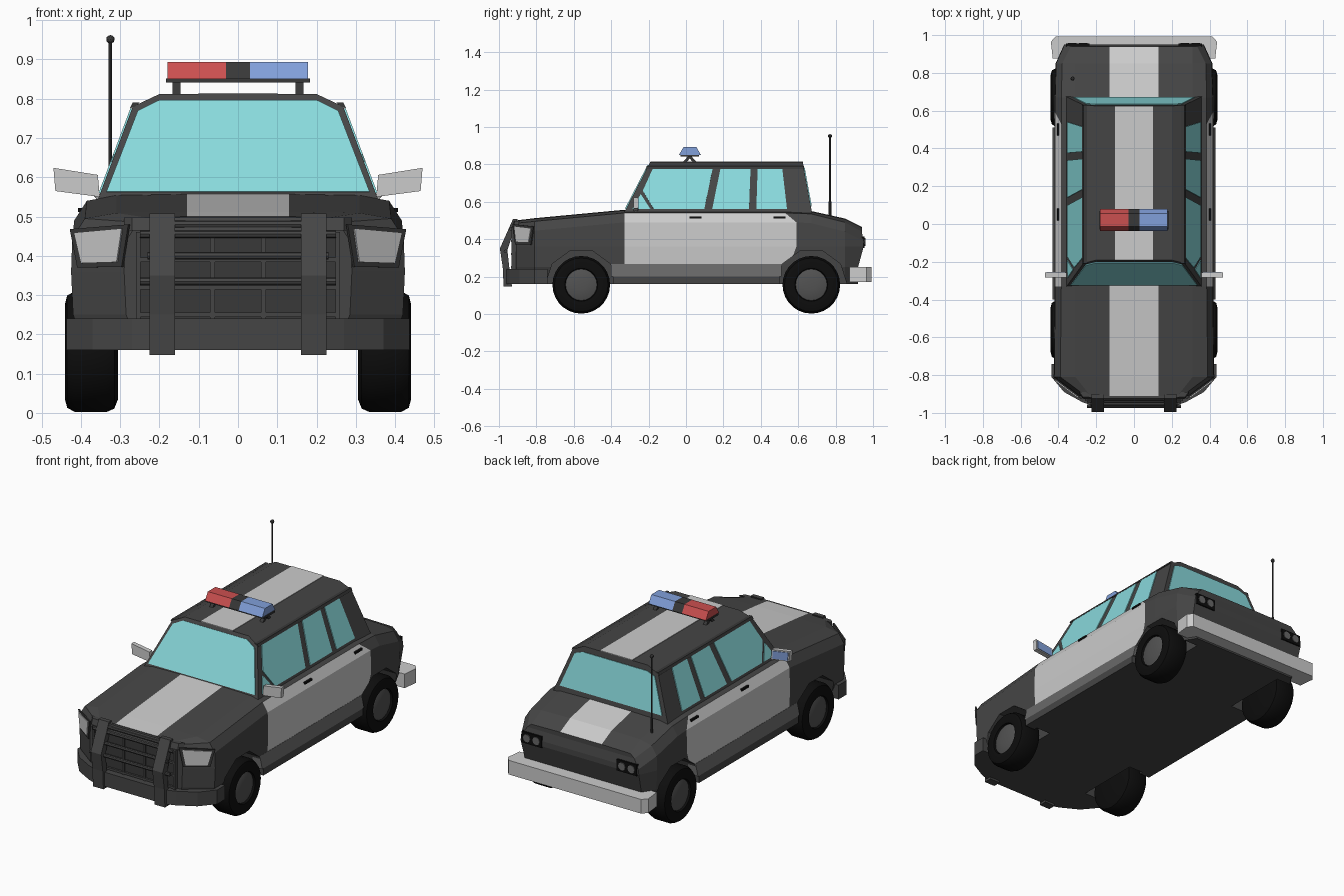
import bpy, bmesh, math
from mathutils import Vector

if "Cube" in bpy.data.objects:
    bpy.data.objects.remove(bpy.data.objects["Cube"])


def mat(name, r, g, b):
    m = bpy.data.materials.new(name)
    m.diffuse_color = (r, g, b, 1)
    m.use_nodes = True
    m.node_tree.nodes["Principled BSDF"].inputs["Base Color"].default_value = m.diffuse_color
    return m


DARK = mat("dark_grey_paint", .06, .06, .06)
TRIM = mat("trim_grey", .04, .04, .04)
WHITE = mat("white_paint", .6, .6, .6)
TYRE = mat("tyre_black", .004, .004, .004)
HUB = mat("hub_grey", .085, .085, .085)
SILL = mat("sill_grey", .14, .14, .14)
GLASS = mat("teal_glass", .25, .7, .72)
RED = mat("red_lamp", .6, .08, .08)
BLUE = mat("blue_lamp", .22, .35, .7)


def finish(bm, name, *mats):
    bmesh.ops.recalc_face_normals(bm, faces=bm.faces)
    me = bpy.data.meshes.new(name)
    bm.to_mesh(me)
    bm.free()
    ob = bpy.data.objects.new(name, me)
    bpy.context.collection.objects.link(ob)
    for m in mats:
        me.materials.append(m)
    return ob


def solid(name, pts, vec, m, both=False):
    """Prism: polygon swept along vec, optionally repeated on the other side."""
    for s in ((1, -1) if both else (1,)):
        bm = bmesh.new()
        lo = [bm.verts.new((p[0] * s, p[1], p[2])) for p in pts]
        hi = [bm.verts.new(((p[0] + vec[0]) * s, p[1] + vec[1], p[2] + vec[2])) for p in pts]
        bm.faces.new(lo)
        bm.faces.new(hi)
        for i in range(len(pts)):
            j = (i + 1) % len(pts)
            bm.faces.new((lo[i], lo[j], hi[j], hi[i]))
        finish(bm, name + ("" if not both else "_right" if s > 0 else "_left"), m)


def box(name, x0, x1, y0, y1, z0, z1, m, both=False):
    solid(name, [(x0, y0, z0), (x1, y0, z0), (x1, y1, z0), (x0, y1, z0)], (0, 0, z1 - z0), m, both)


def rod(name, a, b, r, m, n=8):
    a, b = Vector(a), Vector(b)
    q = (b - a).to_track_quat('Z', 'Y')
    pts = [a + q @ Vector((r * math.cos(t * math.tau / n), r * math.sin(t * math.tau / n), 0)) for t in range(n)]
    solid(name, pts, b - a, m)


def lathe(name, prof, s, y, z, m, n=28):
    """Turn an (x, radius) profile about an axle along x."""
    bm = bmesh.new()
    rings = [[bm.verts.new((s * x, y + r * math.cos(k * math.tau / n), z + r * math.sin(k * math.tau / n)))
              for k in range(n)] for x, r in prof]
    for a, b in zip(rings, rings[1:]):
        for k in range(n):
            bm.faces.new((a[k], a[k - 1], b[k - 1], b[k]))
    bm.faces.new(rings[0])
    bm.faces.new(rings[-1])
    ob = finish(bm, name, m)
    bpy.context.view_layer.objects.active = ob
    ob.select_set(True)
    bpy.ops.object.shade_smooth_by_angle(angle=math.radians(35))
    ob.select_set(False)


def mirrored(half):
    return half + [(-x, y) for x, y in reversed(half)]


# Body shell: sections as (y, half width, shoulder z, top z)
sections = [(-.91, .29, .485, .50), (-.81, .425, .495, .512), (-.33, .42, .54, .557),
            (.56, .42, .54, .557), (.67, .42, .535, .55), (.85, .415, .49, .51), (.94, .37, .44, .465)]
shift = {3: (-.02, -.01, .03, .03, -.03, 0, 0), 6: (-.02, -.02, .01, .01, 0, 0, 0)}
bm = bmesh.new()
rings = []
for i, (y, w, zs, zt) in enumerate(sections):
    prof = [(w - .04, .16), (w - .005, .25), (w, .36), (w - .003, zs - .05),
            (w - .035, zs), (min(.31, w - .06), zt - .003), (.13, zt)]
    dy = shift.get(i, (0,) * 7)
    half = [(x, y + d, z) for (x, z), d in zip(prof, dy)]
    rings.append([bm.verts.new(p) for p in half] +
                 [bm.verts.new((-p[0], p[1], p[2])) for p in reversed(half)])
for i, (a, b) in enumerate(zip(rings, rings[1:])):
    for k in range(14):
        f = bm.faces.new((a[k], a[(k + 1) % 14], b[(k + 1) % 14], b[k]))
        door = i == 2 and k in (1, 2, 3, 9, 10, 11)
        f.material_index = 1 if door or k == 6 else 0
for r in (rings[0], rings[-1]):
    for k in range(6):
        bm.faces.new((r[k], r[k + 1], r[12 - k], r[13 - k]))
body = finish(bm, "body", DARK, WHITE)

# Wheels and wheel arches
for end, y in (("front", -.56), ("rear", .67)):
    for side, s in (("right", 1), ("left", -1)):
        n = 10
        bm = bmesh.new()
        loops = [[bm.verts.new((s * x, y + .192 * math.sin((k + .5) * math.tau / n),
                                .155 + .192 * math.cos((k + .5) * math.tau / n))) for k in range(n)]
                 for x in (.28, .6)]
        bm.faces.new(loops[0])
        bm.faces.new(loops[1])
        for k in range(n):
            bm.faces.new((loops[0][k], loops[0][k - 1], loops[1][k - 1], loops[1][k]))
        cutter = finish(bm, f"{end}_{side}_arch_cutter", DARK)
        cutter.hide_render = True
        cutter.display_type = 'WIRE'
        mod = body.modifiers.new("arch", 'BOOLEAN')
        mod.operation, mod.solver, mod.object = 'DIFFERENCE', 'EXACT', cutter
        lathe(f"{end}_{side}_tyre", [(.305, .12), (.315, .145), (.335, .154), (.415, .154), (.435, .143),
                                     (.441, .12), (.438, .088), (.42, .083)], s, y, .156, TYRE)
        lathe(f"{end}_{side}_hub", [(.41, .086), (.428, .084), (.434, .065), (.438, .03)], s, y, .156, HUB, 20)

# Sills between the wheels
solid("sill", [(.37, -.39, .16), (.432, -.39, .16), (.432, -.39, .20), (.37, -.39, .20)], (0, .89, 0), DARK, True)
solid("sill_step", [(.37, -.40, .20), (.432, -.40, .20), (.417, -.40, .268), (.37, -.40, .268)],
      (0, .91, 0), SILL, True)

# Cabin shell with chamfered roof
bm = bmesh.new()
levels = [[bm.verts.new(p) for p in ((x, y0, z), (x, y1, z), (-x, y1, z), (-x, y0, z))]
          for x, y0, y1, z in ((.36, -.335, .675, .535), (.268, -.208, .63, .78), (.2, -.191, .625, .812))]
for a, b in zip(levels, levels[1:]):
    for k in range(4):
        bm.faces.new((a[k], a[k - 1], b[k - 1], b[k]))
bm.faces.new(levels[0])
bm.faces.new(levels[-1])
finish(bm, "cabin", DARK)
box("roof_stripe", -.1, .1, -.191, .625, .81, .815, WHITE)
solid("roof_gutter", [(.262, -.21, .78), (.275, -.21, .776), (.268, -.21, .79), (.25, -.21, .79)],
      (0, .84, 0), TRIM, True)

# Windows as thin plates on the sloping cabin sides
t = (.245)


def side_pt(y, z):
    return (.36 - (z - .535) * .092 / t, y, z)


for name, pts in (("vent_window", [(-.287, .56), (-.19, .56), (-.242, .64)]),
                  ("front_window", [(-.172, .56), (.098, .56), (.142, .775), (-.178, .775), (-.231, .658)]),
                  ("rear_window", [(.14, .56), (.337, .56), (.345, .775), (.184, .775)]),
                  ("quarter_window", [(.376, .56), (.54, .56), (.515, .775), (.383, .775)])):
    solid(name, [side_pt(*p) for p in pts], (.004, 0, .001), GLASS, True)
solid("windscreen", [(x, -.335 + (z - .535) * .127 / t, z) for x, z in
                     mirrored([(.335, .562), (.255, .768), (.2, .795)])], (0, -.005, .002), GLASS)
solid("back_window", [(x, .675 - (z - .535) * .045 / t, z) for x, z in
                      mirrored([(.32, .575), (.25, .765), (.2, .782)])], (0, .005, .001), GLASS)

# Front bumper, grille and nose
solid("front_bumper", [(x, y, .16) for x, y in
                       mirrored([(.437, -.74), (.437, -.81), (.37, -.89), (.27, -.945), (.21, -.965)])],
      (0, 0, .08), DARK)
box("grille_panel", -.25, .25, -.925, -.9, .24, .46, TRIM)
for z in (.25, .32, .39, .455):
    box("grille_bar", -.26, .26, -.936, -.9, z - .006, z + .006, DARK)
for x in (-.254, -.19, -.065, .065, .19, .254):
    box("grille_rib", x - .006, x + .006, -.934, -.9, .24, .46, DARK)
solid("nose_lip", [(x, y, .465) for x, y in mirrored([(.29, -.9), (.27, -.925), (.12, -.935)])],
      (0, .01, .033), DARK)


# Headlights on the chamfered front corners
def corner_pt(x, z, out):
    return (x + .6 * out, -.91 + (x - .29) * .1 / .135 - .8 * out, z)


for name, pts, out, m in (
        ("headlight_frame", [(.292, .372), (.405, .37), (.424, .468), (.275, .48)], 0, TRIM),
        ("headlight", [(.302, .384), (.393, .381), (.411, .459), (.289, .47)], .005, WHITE)):
    solid(name, [corner_pt(x, z, out) for x, z in pts], (.0045, -.006, 0), m, True)

# Push bar
solid("push_bar_upright", [(.16, y, z) for y, z in
                           ((-.96, .147), (-.975, .147), (-.98, .25), (-.995, .35), (-.925, .508), (-.90, .508),
                            (-.955, .34), (-.945, .25), (-.93, .147))], (.065, 0, 0), DARK, True)
for y, z, w in ((-.965, .335, .25), (-.955, .40, .23), (-.935, .455, .25), (-.925, .48, .16)):
    rod("push_bar_tube", (-w, y, z), (w, y, z), .01, DARK)

# Rear bumper and tail lamps
solid("rear_bumper", [(x, y, .17) for x, y in
                      mirrored([(.40, .875), (.43, .875), (.44, .965), (.415, .993)])], (0, 0, .08), WHITE)
box("tail_lamp_panel", .235, .36, .94, .955, .352, .415, TYRE, True)
for s in (-1, 1):
    for x in (.268, .327):
        rod("tail_lamp", (s * x, .95, .384), (s * x, .959, .384), .022, SILL, 10)

# Door handles
for y in (.05, .5):
    box("door_handle", .385, .408, y - .032, y + .032, .511, .522, TYRE, True)

# Wing mirrors
solid("mirror", [(.352, -.282, .55), (.465, -.282, .565), (.47, -.282, .624), (.357, -.282, .606)][::-1],
      (0, .025, 0), WHITE, True)
solid("mirror_glass", [(.362, -.258, .557), (.458, -.258, .57), (.462, -.258, .616), (.365, -.258, .6)],
      (0, .005, 0), BLUE, True)
for s in (-1, 1):
    rod("mirror_stalk", (s * .345, -.265, .54), (s * .38, -.272, .575), .008, WHITE, 6)

# Roof light bar
for name, x0, x1, m in (("red_beacon", -.18, -.03, RED), ("beacon_centre", -.03, .03, TRIM),
                        ("blue_beacon", .03, .178, BLUE)):
    solid(name, [(x0, -.038, .85), (x0, .08, .85), (x0, .055, .893), (x0, -.013, .893)], (x1 - x0, 0, 0), m)
box("light_bar_base", -.183, .183, -.03, .07, .841, .851, TRIM)
for y in (-.01, .05):
    solid("light_bar_foot", [(.147, y - .01, .808), (.147, y + .01, .808), (.147, .03, .842), (.147, .01, .842)],
          (.02, 0, 0), TRIM, True)

# Aerial
rod("aerial", (-.325, .77, .51), (-.325, .77, .95), .0045, TRIM)
rod("aerial_base", (-.325, .77, .51), (-.325, .77, .60), .007, TRIM)
bm = bmesh.new()
bmesh.ops.create_icosphere(bm, subdivisions=2, radius=.011)
finish(bm, "aerial_tip", TRIM).location = (-.325, .77, .951)
